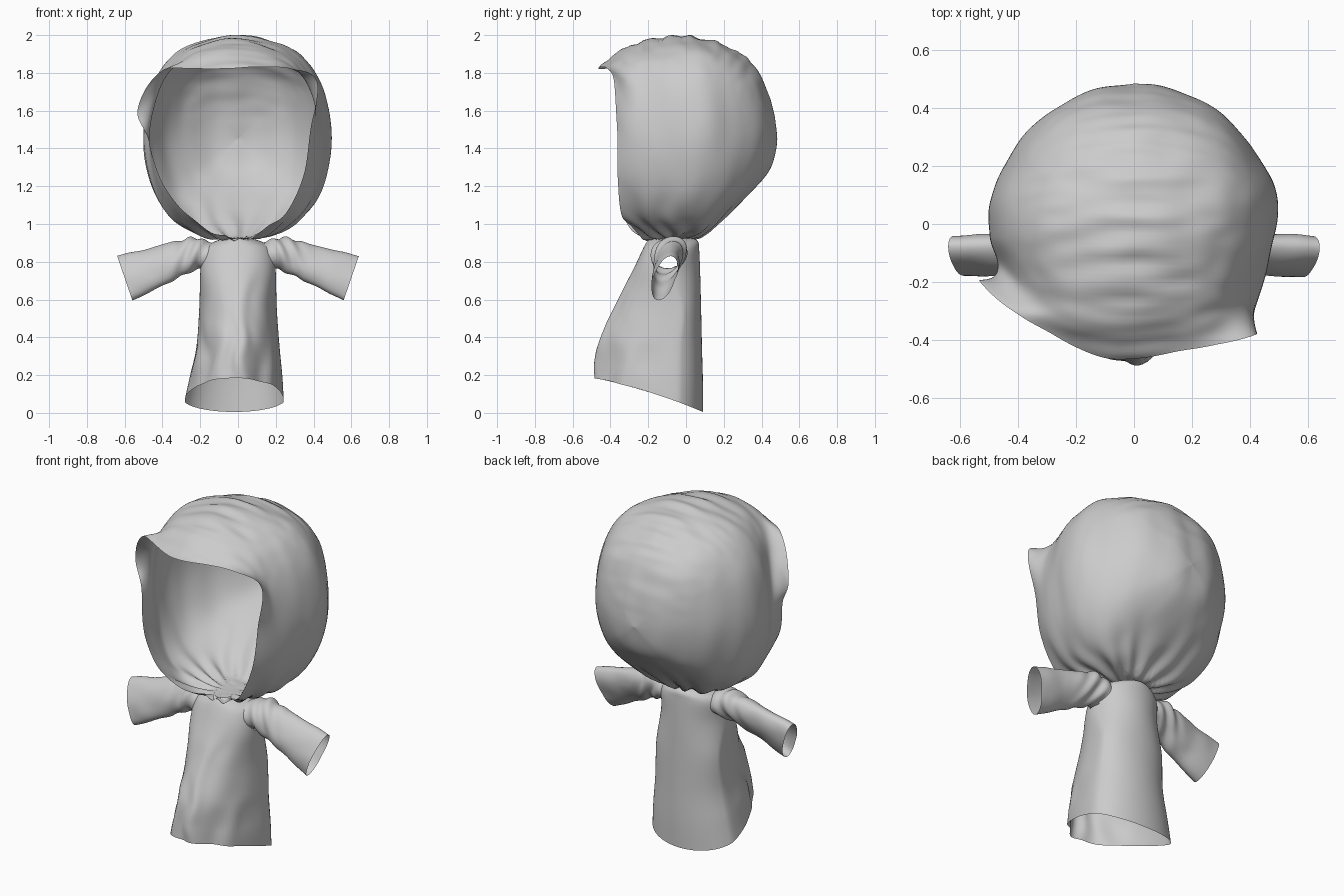
import bpy, bmesh, math
from mathutils import Vector, noise

if "Cube" in bpy.data.objects:
    bpy.data.objects.remove(bpy.data.objects["Cube"])


def cr(p0, p1, p2, p3, t):
    return 0.5 * (2 * p1 + (p2 - p0) * t + (2 * p0 - 5 * p1 + 4 * p2 - p3) * t * t
                  + (3 * p1 - p0 - 3 * p2 + p3) * t ** 3)


def spline(pts, steps, closed):
    n, out = len(pts), []
    for i in range(n if closed else n - 1):
        ix = [(i + k) % n if closed else min(max(i + k, 0), n - 1) for k in (-1, 0, 1, 2)]
        out += [cr(*[pts[j] for j in ix], s / steps) for s in range(steps)]
    return out if closed else out + [pts[-1]]


def sup(v, e=2 / 2.35):
    return math.copysign(abs(v) ** e, v)


def loft(name, rings, around, along, wrinkle, drop=None, tip=False):
    """Smooth skin through closed rings, pushed along normals by wrinkle(co)."""
    rings = [spline([Vector(p) for p in r], around, True) for r in rings]
    cols = [spline(list(c), along, False) for c in zip(*rings)]
    bm = bmesh.new()
    grid = [[bm.verts.new(p) for p in c] for c in cols]
    for i in range(len(grid)):
        a, b = grid[i], grid[(i + 1) % len(grid)]
        for j in range(len(a) - 1):
            bm.faces.new((a[j], b[j], b[j + 1], a[j + 1]))
    if tip:
        bmesh.ops.remove_doubles(bm, verts=[c[-1] for c in grid], dist=0.002)
    if drop:
        bmesh.ops.delete(bm, geom=[f for f in bm.faces if drop(f.calc_center_median())],
                         context='FACES')
    bmesh.ops.recalc_face_normals(bm, faces=bm.faces)
    bm.normal_update()
    moves = [(v, v.normal * wrinkle(v.co)) for v in bm.verts]
    for v, d in moves:
        v.co += d
    me = bpy.data.meshes.new(name)
    bm.to_mesh(me)
    bm.free()
    me.shade_smooth()
    ob = bpy.data.objects.new(name, me)
    bpy.context.collection.objects.link(ob)
    return ob


# Hood: irregular face opening, then rounded rings closing at the back
rim = [(0, -.21, .92), (.22, -.33, 1.03), (.34, -.36, 1.24), (.385, -.365, 1.5),
       (.41, -.385, 1.77), (.2, -.43, 1.83), (-.1, -.46, 1.82), (-.40, -.31, 1.81),
       (-.53, -.20, 1.61), (-.475, -.22, 1.45), (-.39, -.30, 1.2), (-.23, -.32, 1.02)]


def hood_ring(yb, ym, yt, w, zb, zt, cx=0.0, back=0.0):
    out = []
    for i in range(12):
        a = i * math.pi / 6
        s, c = math.sin(a), -math.cos(a)
        y = ym + ((yt if c > 0 else yb) - ym) * c * c + back * max(0, -s) ** 3
        out.append((cx + w * sup(s), y, (zb + zt) / 2 + (zt - zb) / 2 * sup(c)))
    return out


hood_rings = [rim] + [hood_ring(*r) for r in (
    (-.17, -.25, -.31, .45, .92, 1.94, -.02, .12),
    (-.12, -.08, -.06, .488, .92, 1.995, -.01, .04),
    (0, .09, .10, .493, .925, 1.98), (.09, .24, .23, .425, .945, 1.935),
    (.25, .375, .37, .305, 1.08, 1.83), (.43, .46, .45, .15, 1.27, 1.64),
    (.485, .485, .485, .001, 1.449, 1.451))]


def hood_wrinkle(p):
    d = p - Vector((0, -.07, .92))
    near = math.exp(-(d.length / .30) ** 2)
    gather = math.sin(14 * math.atan2(d.y, d.x) + 3 * noise.noise(p * 4))
    top = max(0, p.z - 1.5) * max(0, 1 - abs(p.x) * 2.2)
    folds = noise.noise(Vector((p.x * 3, p.y * 20, p.z * 16))) * .032 * top
    return (.016 * near * gather * min(1, (d.length / .16) ** 2) + folds
            + .007 * noise.noise(Vector((p.x * 8, p.y * 8, p.z * 3))) * min(1, d.length / .2))


loft("hood", hood_rings, 12, 14, hood_wrinkle, tip=True)


# Body: narrow neck and flared tube, pointed in front, with a hem rising forward
def body_ring(z, w, yf, yb, hem=0.0, cx=0.0, point=1.0):
    out = []
    for i in range(16):
        a = i * math.pi / 8
        s, c = math.sin(a), math.cos(a)
        e = point if s < 0 else 1.0
        y = yb - .27 * (yb - yf) if point > 1 else (yf + yb) / 2
        y += (yb - y) * s if s > 0 else (y - yf) * sup(s, e)
        t = (yb - y) / (yb - yf)
        out.append((cx + w * sup(c, e), y, z + hem * (t + .35 * t * (1 - t))))
    return [Vector(p) for p in out]


body_rings = [body_ring(*r) for r in (
    (.925, .06, -.19, .04), (.905, .13, -.21, .065), (.86, .19, -.235, .07),
    (.74, .20, -.29, .075), (.55, .205, -.375, .08, .02, 0, 1.04),
    (.33, .22, -.455, .085, .06, 0, 1.08), (.15, .245, -.48, .09, .12, -.01, 1.12),
    (.005, .262, -.485, .09, .18, -.02, 1.12))]


def body_wrinkle(p):
    low = min(1, max(0, (.85 - p.z) / .6))
    front = min(1, max(0, -p.y - .1) * 4)
    return (.010 * low * front * math.sin(p.x * 42 + 3 * noise.noise(p * 5))
            + .010 * noise.noise(Vector((p.x * 8, p.y * 8, p.z * 4))) * front)


loft("body", body_rings, 6, 8, body_wrinkle,
     drop=lambda c: abs(c.x) > .1 and math.hypot(c.y + .095, c.z - .825) < .065)


# Sleeves: open flattened cones, mirrored left and right
def sleeve_ring(side, cx, cy, cz, h, wy, lean, tilt):
    out = []
    for i in range(12):
        a = i * math.pi / 6
        s, c = math.sin(a), math.cos(a)
        out.append((side * (cx + lean * s), cy + wy * c + tilt * s, cz + h * s))
    return out


sleeve_path = ((.14, -.085, .83, .075, .09, .0, .0), (.21, -.085, .845, .085, .09, .015, .01),
               (.28, -.09, .83, .085, .08, .025, .02), (.36, -.095, .80, .092, .072, .03, .025),
               (.47, -.105, .762, .103, .066, .035, .03), (.60, -.112, .715, .117, .062, .04, .034))


def sleeve_wrinkle(p):
    x = abs(p.x)
    return (.008 * math.exp(-((x - .24) / .09) ** 2) * math.sin(x * 75 + p.z * 30 + p.y * 20)
            + .008 * noise.noise(p * 9))


for side, name in ((1, "left_sleeve"), (-1, "right_sleeve")):
    loft(name, [sleeve_ring(side, *r) for r in sleeve_path], 5, 8, sleeve_wrinkle)
